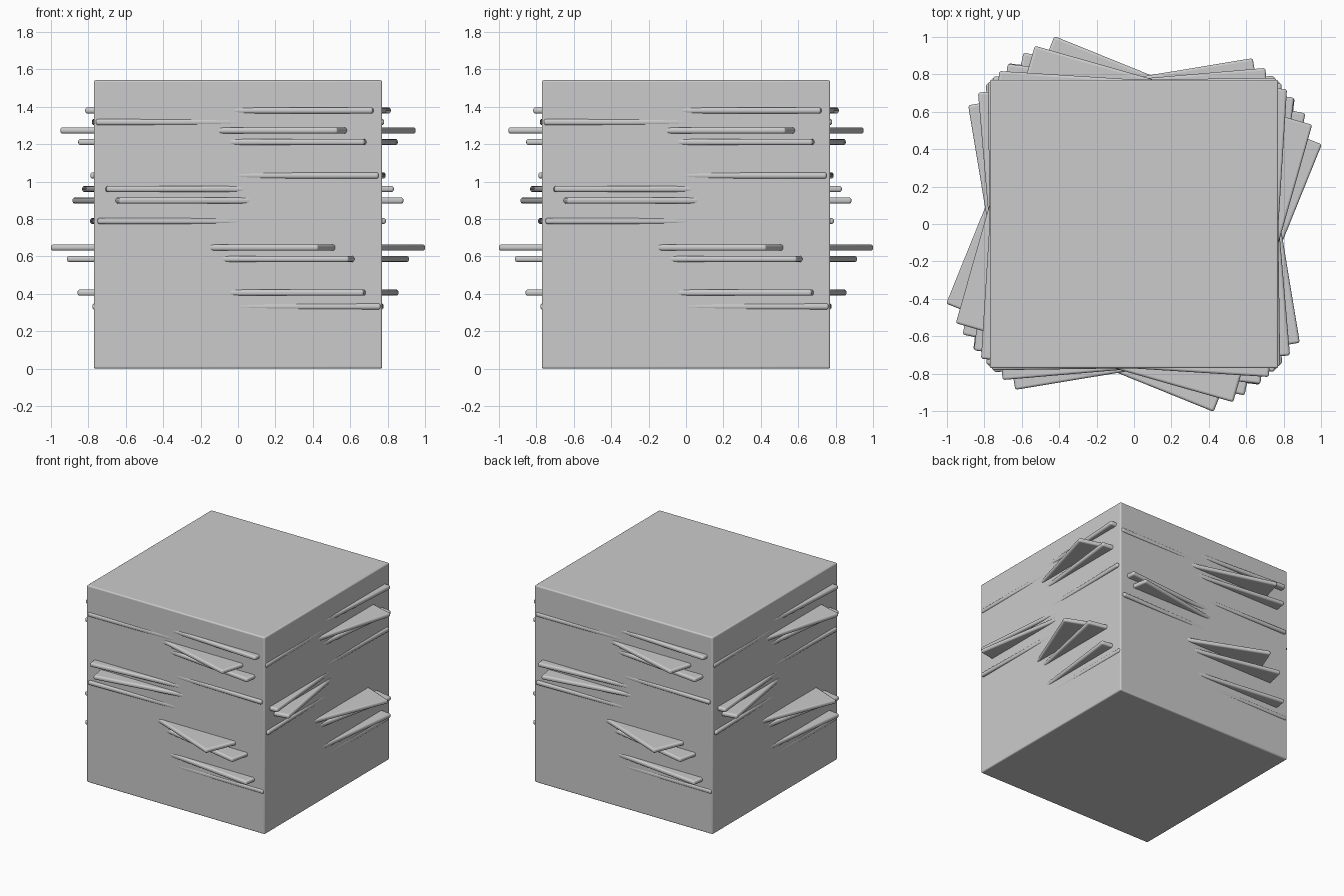
import bpy
from math import radians

if "Cube" in bpy.data.objects:
    bpy.data.objects.remove(bpy.data.objects["Cube"])

HALF = 0.771
THICK = 0.033


def block(name, height, z, angle, bevel):
    bpy.ops.mesh.primitive_cube_add(size=1, location=(0, 0, z))
    ob = bpy.context.object
    ob.name = name
    ob.scale = (2 * HALF, 2 * HALF, height)
    bpy.ops.object.transform_apply(location=False, rotation=False, scale=True)
    ob.rotation_euler.z = radians(angle)
    mod = ob.modifiers.new("rounded_edges", "BEVEL")
    mod.width = bevel
    mod.segments = 4
    mod.limit_method = "ANGLE"
    bpy.ops.object.shade_smooth_by_angle(angle=radians(40))
    return ob


# Main squared stack
block("paper_block", 2 * HALF, HALF, 0, 0.01)

# Twisted sheets: (centre height, turn in degrees)
sheets = [
    (0.332, -0.6), (0.406, -7.0), (0.586, -12.2), (0.647, -22.05),
    (0.789, 1.5), (0.960, 4.9), (0.898, 9.4), (1.032, -1.4),
    (1.211, -6.7), (1.273, -15.9), (1.318, 0.8), (1.380, -3.6),
]
for i, (z, angle) in enumerate(sheets):
    block(f"twisted_sheet_{i + 1}", THICK, z, angle, 0.013)
